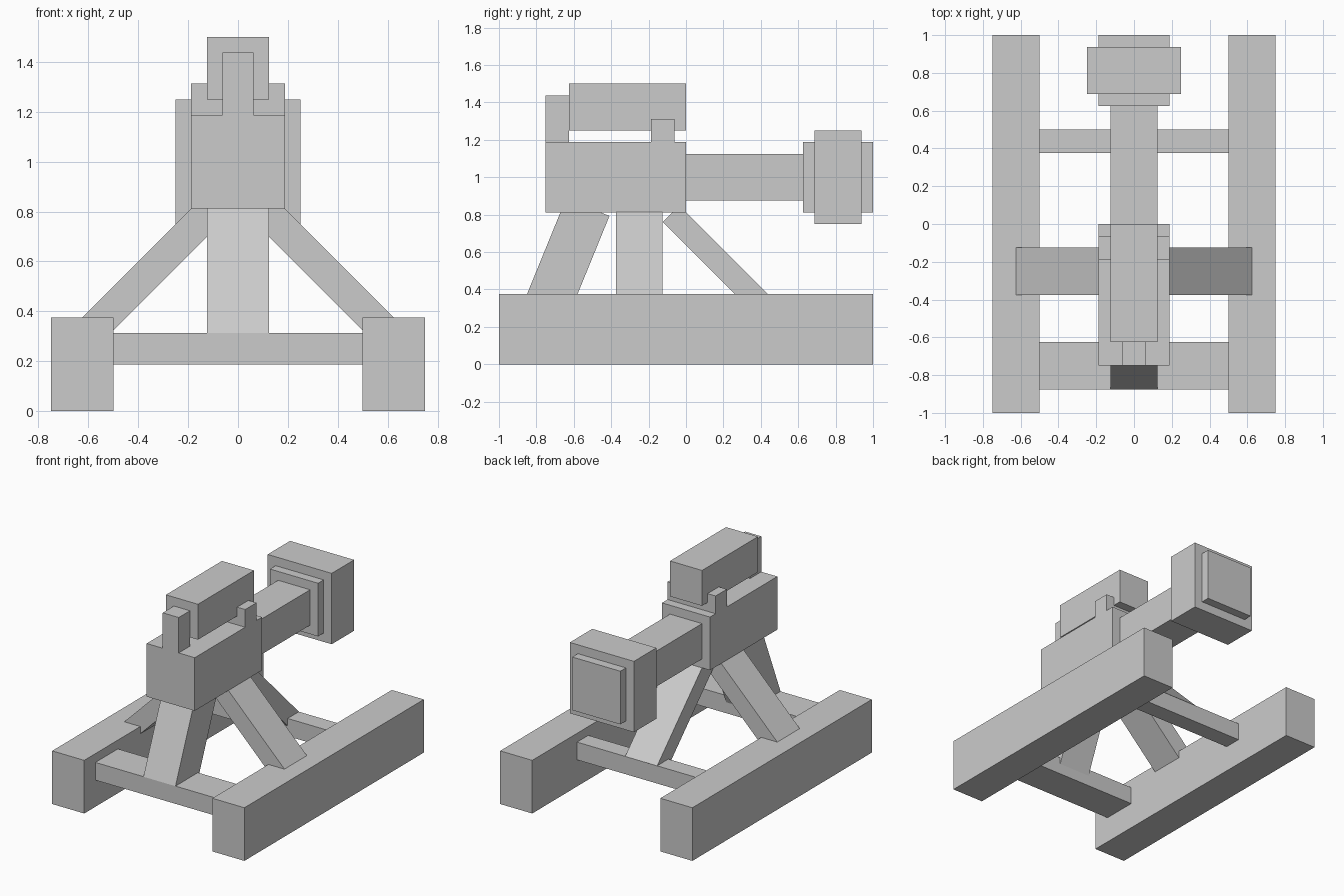
import bpy
from mathutils import Vector, Matrix

if "Cube" in bpy.data.objects:
    bpy.data.objects.remove(bpy.data.objects["Cube"])


def add_box(name, size, matrix):
    """Box of the given size, baked into place by a matrix."""
    bpy.ops.mesh.primitive_cube_add(size=1)
    ob = bpy.context.object
    ob.name = ob.data.name = name
    ob.data.transform(matrix @ Matrix.Diagonal((*size, 1)))
    return ob


def block(name, x, y, z):
    """Axis-aligned box from (min, max) ranges."""
    lo, hi = Vector((x[0], y[0], z[0])), Vector((x[1], y[1], z[1]))
    return add_box(name, hi - lo, Matrix.Translation((lo + hi) / 2))


def beam(name, bottom, top, width, depth, side):
    """Slanted beam; width runs along the 'side' axis."""
    a, b, s = Vector(bottom), Vector(top), Vector(side)
    d = (b - a).normalized()
    rot = Matrix((s, d.cross(s), d)).transposed().to_4x4()
    return add_box(name, (width, depth, (b - a).length),
                   Matrix.Translation((a + b) / 2) @ rot)


def sym(v):
    return (-v, v)


# Sled base: two rails and two cross bars
for label, s in (("left", -1), ("right", 1)):
    block(f"{label}_rail", sorted((s * 0.5, s * 0.75)), (-1, 1), (0, 0.375))
block("front_cross_bar", sym(0.5), (-0.875, -0.625), (0.1875, 0.3125))
block("back_cross_bar", sym(0.5), (0.375, 0.5), (0.1875, 0.3125))

# Slanted legs carrying the body
beam("front_leg", (0, -0.76, 0.265), (0, -0.525, 0.84), 0.25, 0.25, (1, 0, 0))
beam("back_leg", (0, 0.456, 0.268), (0, -0.08, 0.804), 0.25, 0.125, (1, 0, 0))
for label, s in (("left", -1), ("right", 1)):
    beam(f"{label}_leg", (s * 0.581, -0.25, 0.331), (s * 0.11, -0.25, 0.802),
         0.25, 0.125, (0, 1, 0))

# Body, barrel and muzzle
block("body", sym(0.1875), (-0.75, 0), (0.8125, 1.1875))
block("barrel", sym(0.125), (0, 0.625), (0.875, 1.125))
block("muzzle_core", sym(0.1875), (0.625, 1), (0.8125, 1.1875))
block("muzzle_collar", sym(0.25), (0.6875, 0.9375), (0.75, 1.25))

# Raised top box with its rear post and cradle
block("top_box", sym(0.125), (-0.625, 0), (1.25, 1.5))
block("box_post", sym(0.0625), (-0.75, -0.625), (1.1875, 1.4375))
block("box_cradle", sym(0.1875), (-0.1875, -0.0625), (1.1875, 1.3125))
